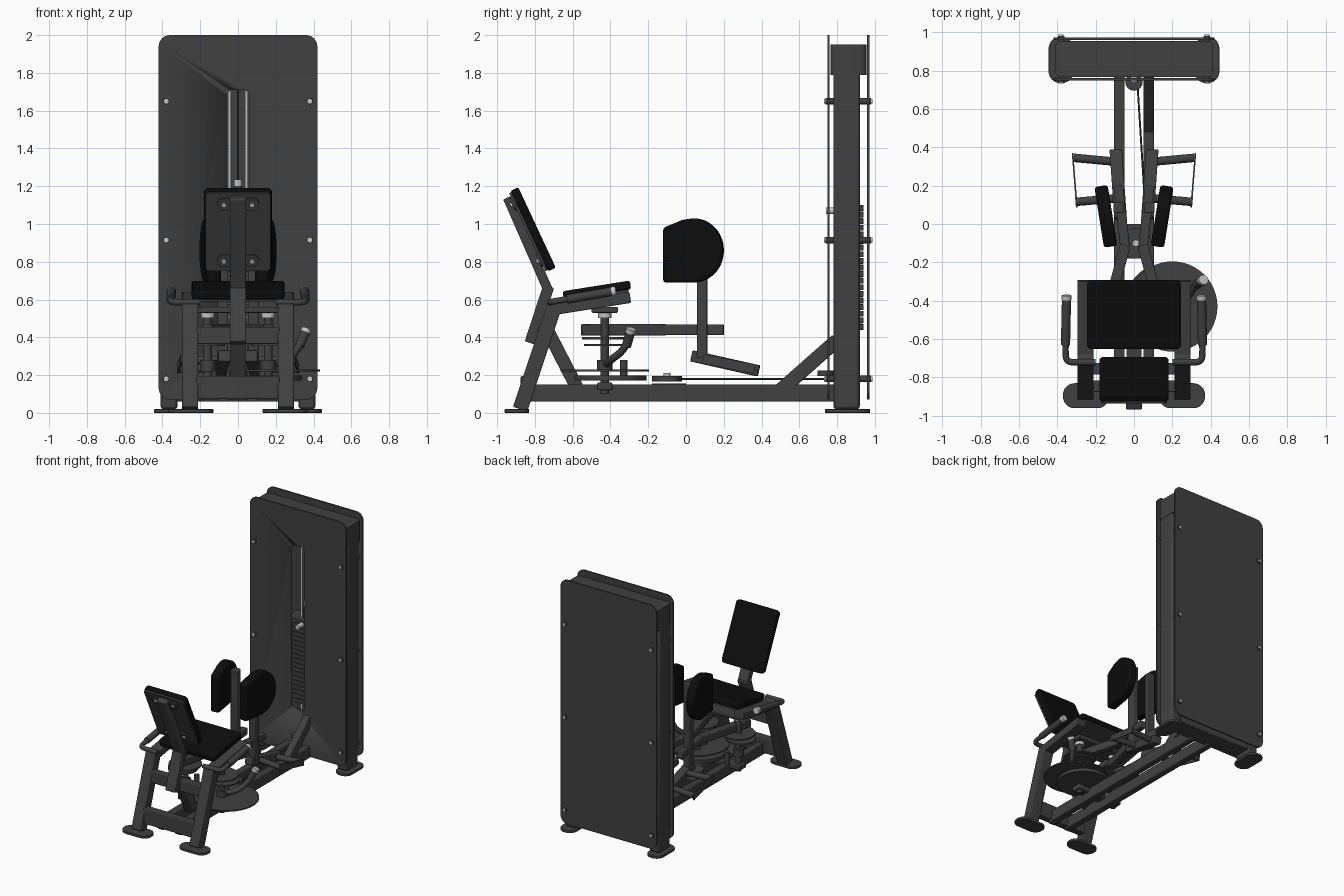
import bpy, bmesh, math
from mathutils import Matrix, Vector

cube = bpy.data.objects.get("Cube")
if cube:
    bpy.data.objects.remove(cube, do_unlink=True)


def material(name, rgb):
    m = bpy.data.materials.new(name)
    m.use_nodes = True
    m.diffuse_color = (*rgb, 1)
    m.node_tree.nodes["Principled BSDF"].inputs["Base Color"].default_value = (*rgb, 1)
    return m


GREY = material("frame grey", (0.052, 0.052, 0.052))
BLACK = material("pad black", (0.004, 0.004, 0.004))
SILVER = material("bright steel", (0.55, 0.55, 0.55))


def finish(name, bm, mat, matrix, bevel=0.0, segments=2):
    bmesh.ops.recalc_face_normals(bm, faces=bm.faces)
    mesh = bpy.data.meshes.new(name)
    bm.to_mesh(mesh)
    bm.free()
    mesh.materials.append(mat)
    obj = bpy.data.objects.new(name, mesh)
    bpy.context.collection.objects.link(obj)
    obj.matrix_world = matrix
    if bevel:
        mod = obj.modifiers.new("Bevel", "BEVEL")
        mod.width, mod.segments = bevel, segments
        mod.limit_method, mod.angle_limit = "ANGLE", math.radians(40)
    bpy.context.view_layer.objects.active = obj
    bpy.ops.object.select_all(action="DESELECT")
    obj.select_set(True)
    bpy.ops.object.shade_smooth_by_angle(angle=math.radians(35))
    return obj


def along(p0, p1):
    """Matrix at the midpoint with local z running from p0 to p1."""
    a, b = Vector(p0), Vector(p1)
    d = (b - a).normalized()
    side = d.cross(Vector((0, 0, 1)))
    side = side.normalized() if side.length > 0.001 else Vector((1, 0, 0))
    rot = Matrix((side, d.cross(side), d)).transposed().to_4x4()
    return Matrix.Translation((a + b) / 2) @ rot, (b - a).length


def beam(name, p0, p1, w, h, mat=GREY, bevel=0.006):
    m, length = along(p0, p1)
    bm = bmesh.new()
    bmesh.ops.create_cube(bm, size=1)
    bmesh.ops.scale(bm, vec=(w, h, length), verts=bm.verts)
    return finish(name, bm, mat, m, bevel)


def rod(name, p0, p1, r, mat=GREY, sides=24):
    m, length = along(p0, p1)
    bm = bmesh.new()
    bmesh.ops.create_cone(bm, cap_ends=True, segments=sides, radius1=r, radius2=r, depth=length)
    return finish(name, bm, mat, m)


def disc(name, x, y, z, r, t, mat=GREY):
    return rod(name, (x, y, z - t / 2), (x, y, z + t / 2), r, mat, 48)


def rounded(w, h, r, n=8):
    pts = []
    for q, (sx, sy) in enumerate(((1, 1), (-1, 1), (-1, -1), (1, -1))):
        for i in range(n + 1):
            a = (q + i / n) * math.pi / 2
            pts.append((sx * (w / 2 - r) + r * math.cos(a), sy * (h / 2 - r) + r * math.sin(a)))
    return pts


def slab(name, pts, t, matrix, mat=GREY, bevel=0.0):
    bm = bmesh.new()
    face = bm.faces.new([bm.verts.new((x, y, -t / 2)) for x, y in pts])
    ext = bmesh.ops.extrude_face_region(bm, geom=[face])["geom"]
    bmesh.ops.translate(bm, vec=(0, 0, t), verts=[v for v in ext if isinstance(v, bmesh.types.BMVert)])
    bmesh.ops.remove_doubles(bm, verts=bm.verts, dist=0.0005)
    return finish(name, bm, mat, matrix, bevel, 3)


def tube(name, pts, r, mat=GREY):
    cu = bpy.data.curves.new(name, "CURVE")
    cu.dimensions, cu.bevel_depth, cu.bevel_resolution = "3D", r, 4
    cu.use_fill_caps = True
    sp = cu.splines.new("NURBS")
    sp.points.add(len(pts) - 1)
    for p, co in zip(sp.points, pts):
        p.co = (*co, 1)
    sp.use_endpoint_u, sp.order_u = True, 3
    cu.materials.append(mat)
    obj = bpy.data.objects.new(name, cu)
    bpy.context.collection.objects.link(obj)


def turn(degrees, axis):
    return Matrix.Rotation(math.radians(degrees), 4, axis)


T = Matrix.Translation

# Weight tower: two shroud panels, the front one with a slot
for name, y in (("front_panel", 0.755), ("back_panel", 0.965)):
    panel = slab(name, rounded(0.84, 1.93, 0.06), 0.012, T((0, y, 1.035)) @ turn(90, "X"))
    if name == "front_panel":
        cutter = slab("slot_cutter", rounded(0.12, 1.29, 0.035), 0.1, T((0, y, 1.065)) @ turn(90, "X"))
        cutter.hide_render = True
        cutter.hide_set(True)
        cut = panel.modifiers.new("Slot", "BOOLEAN")
        cut.object, cut.solver = cutter, "EXACT"
slab("tower_cover", rounded(0.82, 0.19, 0.03), 0.16, T((0, 0.86, 1.87)))
beam("tower_base", (-0.34, 0.85, 0.105), (0.34, 0.85, 0.105), 0.13, 0.09)
for s in (-1, 1):
    beam("tower_post", (s * 0.365, 0.85, 0.02), (s * 0.365, 0.85, 1.8), 0.09, 0.14, bevel=0.015)
    slab("tower_foot", rounded(0.13, 0.24, 0.06), 0.02, T((s * 0.38, 0.855, 0.01)), bevel=0.004)
    rod("guide_rod", (s * 0.045, 0.86, 0.15), (s * 0.045, 0.86, 1.8), 0.009, SILVER)
    for z in (0.18, 0.915, 1.65):
        rod("panel_spacer", (s * 0.38, 0.738, z), (s * 0.38, 0.98, z), 0.017)
        for y0, y1 in ((0.731, 0.74), (0.979, 0.987)):
            rod("panel_bolt", (s * 0.38, y0, z), (s * 0.38, y1, z), 0.013, SILVER, 12)

# Weight stack, selector stem and pin
for i in range(19):
    z = 0.455 + i * 0.035
    beam("weight_plate", (-0.14, 0.87, z), (0.14, 0.87, z), 0.14, 0.031, bevel=0.003)
rod("selector_stem", (0, 0.86, 1.1), (0, 0.86, 1.2), 0.022)
rod("stem_cap", (0, 0.86, 1.2), (0, 0.86, 1.235), 0.022, SILVER)
rod("lift_cable", (0, 0.86, 1.23), (0, 0.86, 1.8), 0.005)
rod("selector_pin", (0, 0.74, 1.07), (0, 0.82, 1.07), 0.018, SILVER)

# Base rails and braces
for s in (-1, 1):
    beam("base_rail", (s * 0.077, -0.86, 0.105), (s * 0.077, 0.8, 0.105), 0.055, 0.09)
beam("rear_brace", (0.077, 0.5, 0.12), (0.077, 0.8, 0.385), 0.055, 0.075)
beam("front_brace", (0, -0.73, 0.43), (0, -0.575, 0.13), 0.08, 0.07)
beam("lower_crossbar", (-0.22, -0.845, 0.135), (0.22, -0.845, 0.135), 0.06, 0.12)
beam("upper_crossbar", (-0.22, -0.755, 0.41), (0.22, -0.755, 0.41), 0.06, 0.09)
beam("seat_crossbar", (-0.22, -0.43, 0.545), (0.22, -0.43, 0.545), 0.14, 0.03)
beam("pivot_crossbar", (-0.2, -0.43, 0.14), (0.2, -0.43, 0.14), 0.08, 0.04)

# Front legs, feet, seat rails and handles
for s in (-1, 1):
    beam("front_leg", (s * 0.253, -0.878, 0.02), (s * 0.253, -0.69, 0.585), 0.085, 0.08)
    slab("front_foot", rounded(0.24, 0.13, 0.06), 0.02, T((s * 0.25, -0.895, 0.01)), bevel=0.004)
    beam("seat_rail", (s * 0.253, -0.72, 0.545), (s * 0.253, -0.295, 0.612), 0.085, 0.06)
    tube("handle", [(s * 0.2, -0.72, 0.585), (s * 0.29, -0.72, 0.585), (s * 0.355, -0.72, 0.587),
                    (s * 0.358, -0.64, 0.6), (s * 0.352, -0.38, 0.645)], 0.017)
    rod("handle_grip", (s * 0.357, -0.63, 0.602), (s * 0.352, -0.395, 0.642), 0.024)
    rod("handle_cap", (s * 0.352, -0.395, 0.642), (s * 0.352, -0.372, 0.646), 0.025, SILVER)

# Seat and backrest: pad with a backing plate
seat = T((0, -0.472, 0.65)) @ turn(9, "X")
slab("seat_pad", rounded(0.49, 0.36, 0.025), 0.045, seat, BLACK, 0.01)
slab("seat_plate", rounded(0.46, 0.33, 0.02), 0.014, seat @ T((0, 0, -0.029)))
back = T((0, -0.809, 0.972)) @ turn(115, "X")
slab("back_pad", rounded(0.36, 0.47, 0.025), 0.045, back, BLACK, 0.01)
slab("back_plate", rounded(0.345, 0.455, 0.02), 0.014, back @ T((0, 0, 0.028)))
for y in (-0.165, 0.165):
    slab("back_bracket", rounded(0.22, 0.07, 0.03), 0.012, back @ T((0, y, 0.04)))
    for x in (-0.075, 0.075):
        slab("back_bolt", rounded(0.026, 0.026, 0.0125, 4), 0.012, back @ T((x, y, 0.05)), SILVER)
beam("back_post", (0, -0.945, 1.14), (0, -0.73, 0.65), 0.085, 0.05)
beam("back_post_lower", (0, -0.727, 0.67), (0, -0.825, 0.37), 0.085, 0.06)

# Swinging arms with knee pads and foot rests
knee = [(-0.12, 0.69), (0.04, 0.69)]
knee += [(0.04 + 0.16 * math.cos(a), 0.86 + 0.17 * math.sin(a))
         for a in (math.radians(-80 + 10 * i) for i in range(18))]
knee += [(-0.015, 1.022), (-0.12, 0.98)]
knee = [(y - 0.04, z - 0.86) for y, z in knee]
upright = Matrix(((0, 0, 1, 0), (1, 0, 0, 0), (0, 1, 0, 0), (0, 0, 0, 1)))
for s in (-1, 1):
    slab("knee_pad", knee, 0.07, T((s * 0.147, 0.04, 0.86)) @ turn(-9 * s, "Z") @ upright, BLACK, 0.015)
    beam("pad_post", (s * 0.08, 0.085, 0.29), (s * 0.08, 0.085, 0.97), 0.055, 0.055)
    beam("arm_rear", (s * 0.082, 0.2, 0.44), (s * 0.045, -0.14, 0.44), 0.05, 0.055)
    beam("arm_front", (s * 0.045, -0.11, 0.44), (s * 0.165, -0.55, 0.44), 0.055, 0.06)
    beam("foot_bar", (s * 0.07, 0.03, 0.302), (s * 0.095, 0.385, 0.222), 0.065, 0.06)
    rod("foot_peg_rear", (s * 0.1, 0.325, 0.235), (s * 0.315, 0.345, 0.235), 0.022)
    rod("foot_peg_front", (s * 0.08, 0.135, 0.28), (s * 0.305, 0.115, 0.28), 0.022)
    beam("foot_guard", (s * 0.298, 0.09, 0.285), (s * 0.32, 0.365, 0.232), 0.008, 0.05, bevel=0)
    # Pivot shaft with its discs and nuts
    rod("pivot_shaft", (s * 0.16, -0.43, 0.1), (s * 0.16, -0.43, 0.55), 0.022)
    disc("pivot_nut", s * 0.16, -0.43, 0.515, 0.035, 0.025, SILVER)
    disc("pivot_collar", s * 0.16, -0.43, 0.25, 0.04, 0.06)
    disc("pivot_plate_top", s * 0.16, -0.43, 0.395, 0.12, 0.012)
    disc("pivot_plate_bottom", s * 0.18, -0.43, 0.36, 0.11, 0.012)
    rod("stop_post", (s * 0.13, -0.33, 0.18), (s * 0.13, -0.33, 0.28), 0.02)
slab("arm_link", rounded(0.13, 0.18, 0.03), 0.012, T((0, -0.09, 0.15)))

# Cable cam, pulleys and cable
disc("cable_cam", 0.2, -0.43, 0.225, 0.235, 0.01)
disc("cam_drum", 0.15, -0.4, 0.185, 0.19, 0.025)
disc("guide_pulley", 0.01, -0.1, 0.18, 0.08, 0.03)
disc("pulley_bolt", 0.01, -0.1, 0.2, 0.018, 0.02, SILVER)
disc("tower_pulley", 0, 0.74, 0.21, 0.045, 0.03)
rod("drive_cable", (0.07, -0.1, 0.18), (0.015, 0.78, 0.18), 0.005, sides=8)

# Adjustment lever
tube("lever", [(0.2, -0.42, 0.26), (0.27, -0.4, 0.28), (0.31, -0.33, 0.33), (0.345, -0.3, 0.39)], 0.02)
rod("lever_grip", (0.325, -0.315, 0.355), (0.355, -0.295, 0.425), 0.025)
rod("lever_cap", (0.355, -0.295, 0.425), (0.363, -0.29, 0.445), 0.026, SILVER)
